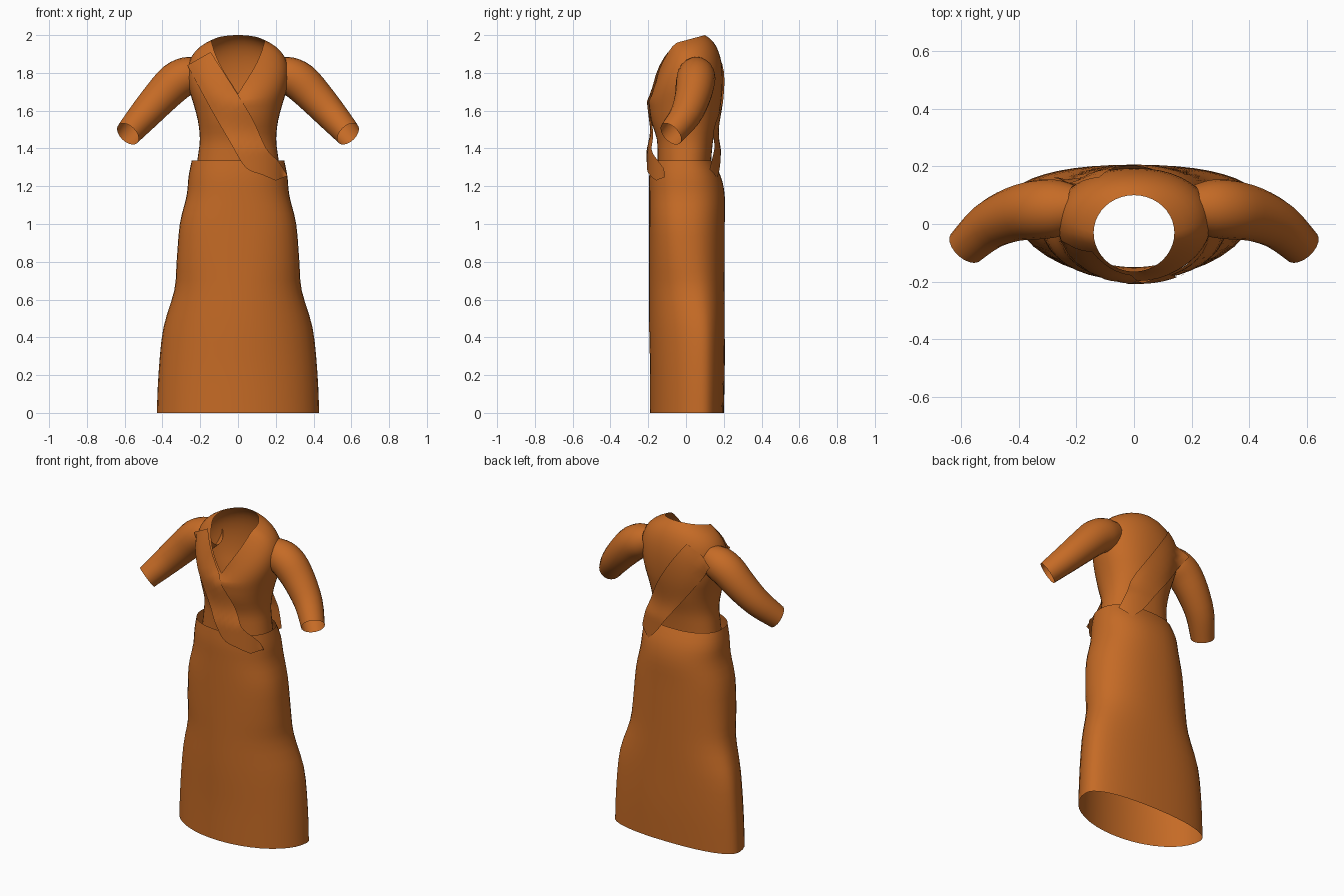
import bpy, math
from mathutils import Vector
from mathutils.bvhtree import BVHTree

if "Cube" in bpy.data.objects:
    bpy.data.objects.remove(bpy.data.objects["Cube"])

cloth = bpy.data.materials.new("rust_orange_cloth")
cloth.diffuse_color = (0.56, 0.146, 0.019, 1)
cloth.use_nodes = True
cloth.node_tree.nodes["Principled BSDF"].inputs["Base Color"].default_value = cloth.diffuse_color
N = 40


def make(name, verts, faces, angle=50):
    me = bpy.data.meshes.new(name)
    me.from_pydata([tuple(v) for v in verts], [], faces)
    me.materials.append(cloth)
    ob = bpy.data.objects.new(name, me)
    bpy.context.collection.objects.link(ob)
    bpy.ops.object.select_all(action='DESELECT')
    ob.select_set(True)
    bpy.context.view_layer.objects.active = ob
    bpy.ops.object.shade_smooth_by_angle(angle=math.radians(angle))
    return ob


def loft(name, rings):
    """Open tube through closed rings of equal size."""
    n = len(rings[0])
    verts = [p for r in rings for p in r]
    faces = [(i * n + j, i * n + (j + 1) % n, (i + 1) * n + (j + 1) % n, (i + 1) * n + j)
             for i in range(len(rings) - 1) for j in range(n)]
    return make(name, verts, faces)


def section(z, a, front, back, mid, front_power=2.2, back_power=2.3):
    """Horizontal garment ring with separate front and back depths."""
    pts = []
    for j in range(N):
        t = 2 * math.pi * j / N
        c, s = math.cos(t), math.sin(t)
        e = 2 / (back_power if s > 0 else front_power)
        x = a * math.copysign(abs(c) ** e, c)
        d = (back - mid) if s > 0 else (mid - front)
        pts.append(Vector((x, mid + d * math.copysign(abs(s) ** e, s), z)))
    return pts


def curve(points, steps):
    """Catmull-Rom samples through tuples of any length."""
    p = [points[0]] + list(points) + [points[-1]]
    out = []
    for i in range(1, len(p) - 2):
        for k in range(steps):
            t = k / steps
            out.append(tuple(0.5 * (2 * b + (c - a) * t + (2 * a - 5 * b + 4 * c - d) * t * t
                                    + (3 * b - a - 3 * c + d) * t ** 3)
                             for a, b, c, d in zip(*p[i - 1:i + 3])))
    return out + [tuple(points[-1])]


# Long skirt, flaring below the knee: z, half width, front, back, widest y, front roundness
skirt_profile = [
    (0.0, .43, -.19, .20, .08, 2.0), (.22, .42, -.19, .205, .08, 2.0),
    (.45, .395, -.195, .205, .075, 2.0), (.65, .337, -.195, .205, .04, 2.1),
    (.8, .325, -.195, .205, .015, 2.2), (1.0, .308, -.195, .205, 0, 2.3),
    (1.15, .272, -.195, .205, 0, 2.3), (1.25, .262, -.195, .185, 0, 2.3),
    (1.335, .245, -.188, .145, -.01, 2.3)]
skirt = loft("skirt", [section(*s) for s in curve(skirt_profile, 3)])

# Bodice body, then a curved yoke from the chest up to the V neckline
bodice_profile = [(1.26, .225, -.15, .13, 0), (1.36, .212, -.15, .135, 0),
                  (1.45, .202, -.155, .145, 0), (1.55, .213, -.185, .17, 0),
                  (1.65, .24, -.198, .187, 0.01)]
rings = [section(*s) for s in curve(bodice_profile, 3)]
chest = rings[-1]
neck, ctrl = [], []
for j in range(N):
    t = 2 * math.pi * j / N
    c, s = math.cos(t), math.sin(t)
    if s < -1e-6:
        z = 1.69 + .22 * abs(c) + .055 * abs(c) ** 6
        neck.append(Vector((.14 * c, -.03 + .135 * s, z)))
        ctrl.append(Vector((.33 * c, .03 + .21 * s, z - .02 - .045 * abs(c))))
    else:
        neck.append(Vector((.14 * c, -.03 + .13 * s, 1.965 + .035 * s)))
        ctrl.append(Vector((.33 * c, .03 + .19 * s, 1.90 + .04 * s)))
for k in range(1, 11):
    t = k / 10
    rings.append([a * (1 - t) ** 2 + b * 2 * t * (1 - t) + c * t * t
                  for a, b, c in zip(chest, ctrl, neck)])
bodice = loft("bodice", rings)

# Bent sleeves: centre x, y, z and radius
sleeve_path = [(.20, .06, 1.815, .075), (.26, .055, 1.79, .098), (.33, .05, 1.752, .103),
               (.41, .035, 1.672, .095), (.50, -.005, 1.572, .083), (.583, -.08, 1.477, .069)]
sleeves = []
for side, label in ((1, "left"), (-1, "right")):
    samples = curve(sleeve_path, 3)
    centres = [Vector(p[:3]) for p in samples]
    rings = []
    for i, p in enumerate(samples):
        d = (centres[min(i + 1, len(samples) - 1)] - centres[max(i - 1, 0)]).normalized()
        if i == len(samples) - 1:
            d = Vector((.55, -.6, -.57)).normalized()
        u = d.cross(Vector((0, 1, 0))).normalized()
        v = u.cross(d)
        ring = []
        for j in range(20):
            t = side * 2 * math.pi * j / 20
            q = centres[i] + (u * math.cos(t) + v * math.sin(t)) * p[3]
            ring.append(Vector((q.x * side, q.y, q.z)))
        rings.append(ring)
    sleeves.append(loft(label + "_sleeve", rings))

# Combined upper surface for draping the sash
verts, faces = [], []
for ob in [bodice] + sleeves:
    base = len(verts)
    verts += [v.co.copy() for v in ob.data.vertices]
    faces += [[base + i for i in f.vertices] for f in ob.data.polygons]
body = BVHTree.FromPolygons(verts, faces)


def drape(x, z, side):
    """Depth of a sash point on the front (-1) or back (+1), easing onto the waistband."""
    hit = body.ray_cast(Vector((x, side * 2, z)), Vector((0, -side, 0)))[0]
    upper = max(hit.y * side if hit else .05, .05)
    depth = .198 if side < 0 else .175
    waist = depth * max(0, 1 - (abs(x) / .27) ** 2.3) ** .435
    waist = max(waist, .105)
    f = min(1, max(0, (1.56 - z) / .16))
    if f > 0:
        upper = max(upper, .11)
    return side * (upper + (waist - upper) * f + .01)


def sash(name, side, edges):
    """Diagonal band from rows of left x, left z, right x, right z."""
    rows, cols = curve(edges, 5), 6
    pts = []
    for x0, z0, x1, z1 in rows:
        for k in range(cols + 1):
            t = k / cols
            x, z = x0 + (x1 - x0) * t, z0 + (z1 - z0) * t
            pts.append((x, drape(x, z, side), z))
    w = cols + 1
    quads = [(i * w + k, i * w + k + 1, (i + 1) * w + k + 1, (i + 1) * w + k)
             for i in range(len(rows) - 1) for k in range(cols)]
    if side < 0:
        quads = [q[::-1] for q in quads]
    return make(name, pts, quads)


# Sash bands crossing from one shoulder to the opposite hip
sash("front_sash", -1, [(-.268, 1.84, -.145, 1.91), (-.15, 1.62, -.01, 1.70),
                        (-.04, 1.43, .08, 1.55), (.04, 1.30, .15, 1.40),
                        (.13, 1.26, .215, 1.33), (.20, 1.23, .262, 1.255)])
sash("back_sash", 1, [(-.28, 1.80, -.12, 1.91), (-.14, 1.60, .01, 1.72),
                      (0, 1.42, .12, 1.54), (.08, 1.31, .18, 1.40), (.15, 1.24, .22, 1.29)])
